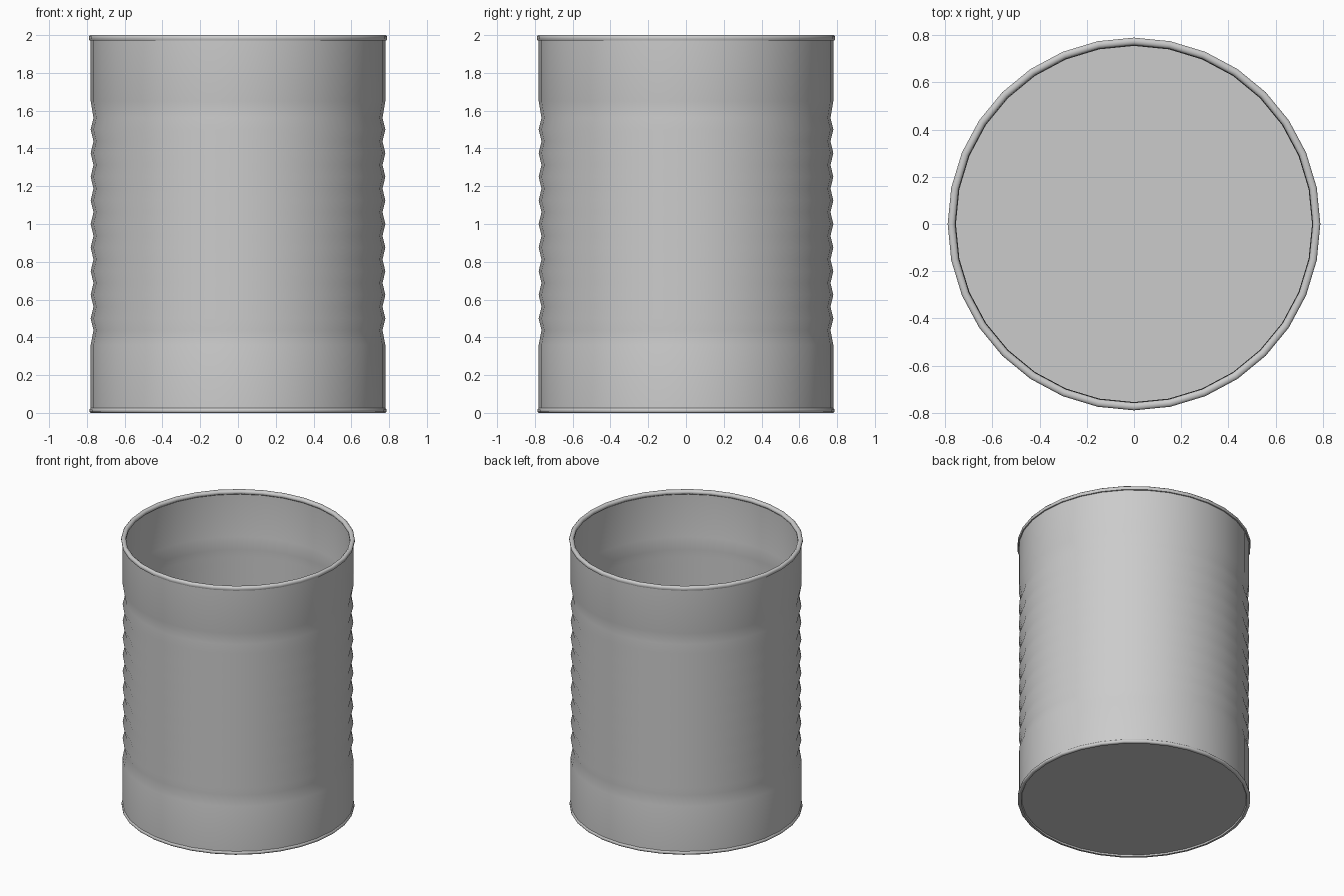
import bpy, bmesh, math

if "Cube" in bpy.data.objects:
    bpy.data.objects.remove(bpy.data.objects["Cube"])

SIDES = 32


def lathe(name, profile, closed=False, cap=False):
    """Spin (radius, z) points round the z axis."""
    bm = bmesh.new()
    rings = [[bm.verts.new((r * math.cos(2 * math.pi * i / SIDES),
                            r * math.sin(2 * math.pi * i / SIDES), z))
              for i in range(SIDES)] for r, z in profile]
    pairs = list(zip(rings, rings[1:]))
    if closed:
        pairs.append((rings[-1], rings[0]))
    for a, b in pairs:
        for i in range(SIDES):
            j = (i + 1) % SIDES
            bm.faces.new((a[i], a[j], b[j], b[i]))
    if cap:
        bm.faces.new(rings[0])
        bm.faces.new(rings[-1])
    bmesh.ops.recalc_face_normals(bm, faces=bm.faces)
    mesh = bpy.data.meshes.new(name)
    bm.to_mesh(mesh)
    bm.free()
    obj = bpy.data.objects.new(name, mesh)
    bpy.context.collection.objects.link(obj)
    bpy.ops.object.select_all(action='DESELECT')
    obj.select_set(True)
    bpy.context.view_layer.objects.active = obj
    bpy.ops.object.shade_smooth_by_angle(angle=math.radians(50))
    return obj


# Ribbed can wall: straight ends, nine ridges between ten grooves
outer = [(0.78, 0.01), (0.78, 0.36)]
for k in range(10):
    outer.append((0.765, 0.4375 + 0.125 * k))
    if k < 9:
        outer.append((0.78, 0.5 + 0.125 * k))
outer += [(0.78, 1.65), (0.78, 1.985)]
inner = [(r - 0.01, z) for r, z in reversed(outer)]
lathe("can_wall", outer + inner, closed=True)

# Rolled rim round the open top
lathe("top_rim", [(0.777, 1.97), (0.787, 1.972), (0.79, 1.98), (0.79, 1.992),
                  (0.783, 2.0), (0.768, 2.0), (0.758, 1.992), (0.757, 1.978),
                  (0.764, 1.97)], closed=True)

# Small seam round the base
lathe("bottom_rim", [(0.765, 0.0), (0.78, 0.0), (0.787, 0.006), (0.787, 0.018),
                     (0.78, 0.025), (0.765, 0.022), (0.76, 0.01)], closed=True)

# Slightly recessed floor
lathe("can_floor", [(0.768, 0.01), (0.768, 0.02)], cap=True)
